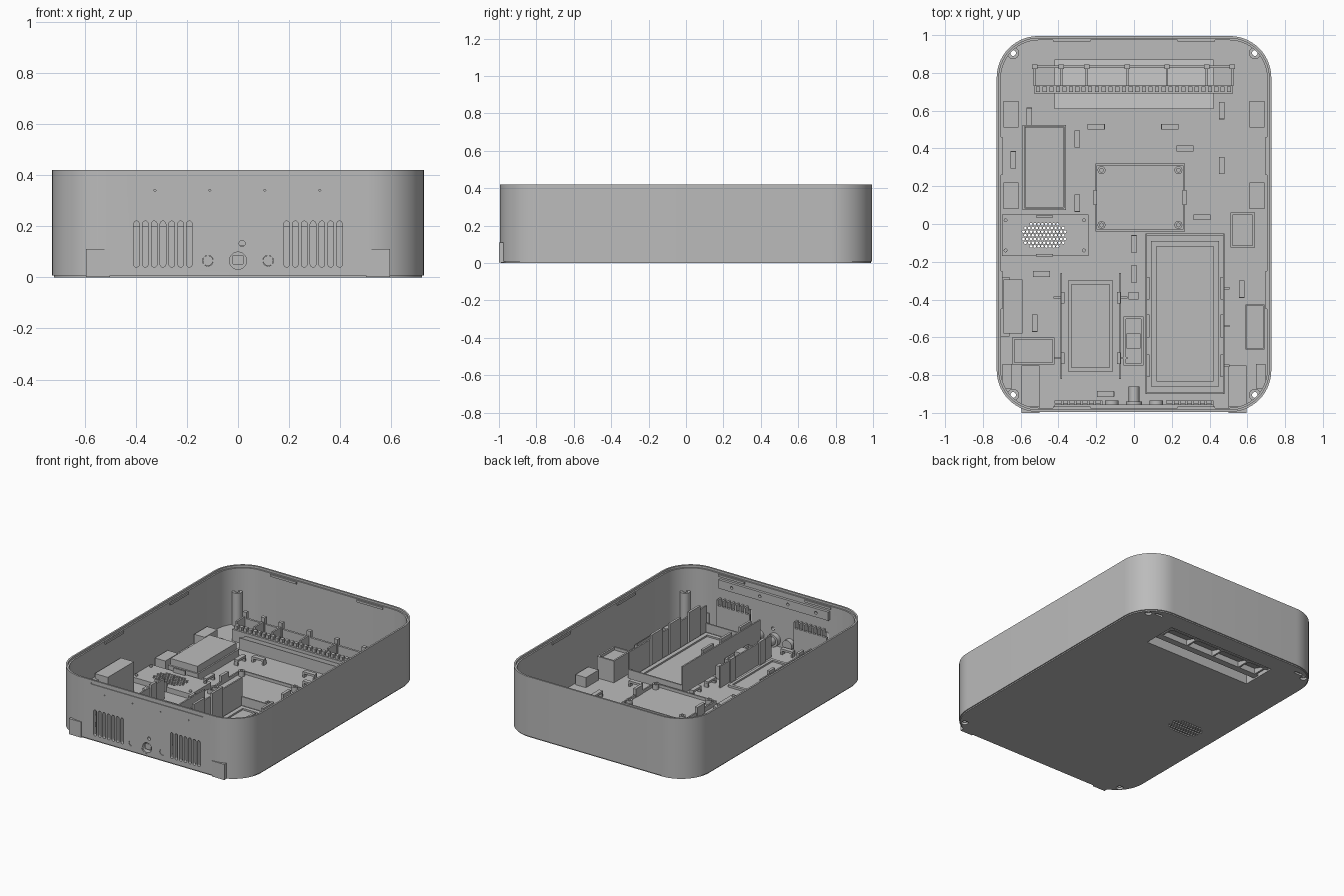
import bpy
import bmesh
import math

if "Cube" in bpy.data.objects:
    bpy.data.objects.remove(bpy.data.objects["Cube"])

grey = bpy.data.materials.new("plain grey plastic")
grey.use_nodes = True
grey.diffuse_color = (0.5, 0.5, 0.5, 1)
grey.node_tree.nodes["Principled BSDF"].inputs["Base Color"].default_value = (0.5, 0.5, 0.5, 1)


def rounded(cx, cy, hx, hy, r, n=6):
    """Outline of a rounded rectangle (a circle when hx = hy = r)."""
    pts = []
    for k, (sx, sy) in enumerate([(1, 1), (-1, 1), (-1, -1), (1, -1)]):
        for i in range(n + 1):
            a = (k + i / n) * math.pi / 2
            p = (cx + sx * (hx - r) + r * math.cos(a), cy + sy * (hy - r) + r * math.sin(a))
            if not pts or math.dist(p, pts[-1]) > 1e-5:
                pts.append(p)
    if math.dist(pts[0], pts[-1]) < 1e-5:
        pts.pop()
    return pts


def circle(cx, cy, r, n=5):
    return rounded(cx, cy, r, r, r, n)


def rect(a0, a1, b0, b1):
    return [(a0, b0), (a1, b0), (a1, b1), (a0, b1)]


def prism(pts, lo, hi, axis="z"):
    return pts, lo, hi, axis


def box(x0, x1, y0, y1, z0, z1):
    return prism(rect(x0, x1, y0, y1), z0, z1)


def make(name, *prisms):
    """Build one object out of extruded outlines."""
    place = {"z": lambda a, b, t: (a, b, t), "y": lambda a, b, t: (a, t, b), "x": lambda a, b, t: (t, a, b)}
    bm = bmesh.new()
    for pts, lo, hi, axis in prisms:
        bottom = [bm.verts.new(place[axis](a, b, lo)) for a, b in pts]
        top = [bm.verts.new(place[axis](a, b, hi)) for a, b in pts]
        bm.faces.new(bottom)
        bm.faces.new(top)
        for i in range(len(pts)):
            j = (i + 1) % len(pts)
            bm.faces.new((bottom[i], bottom[j], top[j], top[i]))
    bmesh.ops.recalc_face_normals(bm, faces=bm.faces)
    mesh = bpy.data.meshes.new(name)
    bm.to_mesh(mesh)
    bm.free()
    mesh.materials.append(grey)
    ob = bpy.data.objects.new(name, mesh)
    bpy.context.collection.objects.link(ob)
    return ob


def combine(ob, operation, *prisms):
    """Boolean a set of prisms into an object and bake the result."""
    tool = make("helper", *prisms)
    mod = ob.modifiers.new("boolean", "BOOLEAN")
    mod.operation, mod.solver, mod.object = operation, "EXACT", tool
    bpy.context.view_layer.update()
    ob.data = bpy.data.meshes.new_from_object(ob.evaluated_get(bpy.context.evaluated_depsgraph_get()))
    ob.modifiers.clear()
    bpy.data.objects.remove(tool)


SIDES = (-1, 1)
CORNERS = [(x, y) for x in (-0.64, 0.64) for y in (-0.905, 0.905)]

# Outer tub: rounded walls, stepped rim, inset base edge
shell = make("case_shell", prism(rounded(0, 0, 0.727, 0.995, 0.22, 14), 0.008, 0.42))
combine(shell, "DIFFERENCE", prism(rounded(0, 0, 0.705, 0.973, 0.2, 14), 0.02, 0.5))
combine(shell, "DIFFERENCE", prism(rounded(0, 0, 0.715, 0.983, 0.21, 14), 0.405, 0.5))
combine(shell, "UNION", prism(rounded(0, 0, 0.72, 0.988, 0.213, 14), 0, 0.016))

# Sloped hand recess under the back of the floor
combine(shell, "UNION", prism([(0.61, 0.005), (0.87, 0.005), (0.87, 0.03), (0.61, 0.1)], -0.42, 0.42, "x"))
combine(shell, "DIFFERENCE", prism([(0.62, -0.02), (0.86, -0.02), (0.86, 0.012), (0.62, 0.085)], -0.41, 0.41, "x"))

# Front openings: vent slots, port, buttons, indicator, pin holes, groove
openings = []
slot_xs = [s * (0.19 + 0.0345 * i) for s in SIDES for i in range(7)]
for x in slot_xs:
    openings.append(prism(rounded(x, 0.13, 0.011, 0.09, 0.011, 4), -1.1, -0.96, "y"))
openings += [prism(circle(x, z, r), -1.1, -0.96, "y")
             for x, z, r in [(0, 0.065, 0.043), (-0.118, 0.065, 0.021), (0.118, 0.065, 0.021), (0.016, 0.132, 0.012)]]
openings += [prism(circle(x, 0.34, 0.004, 2), -1.1, -0.96, "y") for x in (-0.325, -0.11, 0.105, 0.32)]
openings.append(box(-0.43, 0.43, -1.1, -0.99, 0.391, 0.403))
combine(shell, "DIFFERENCE", *openings)

# Speaker mesh and corner screw holes through the floor
mesh_holes = []
for row in range(-3, 4):
    for col in range(-6, 7):
        x, y = (col + 0.5 * (row % 2)) * 0.02, row * 0.0195
        if (x / 0.115) ** 2 + (y / 0.085) ** 2 < 1:
            mesh_holes.append(prism(circle(-0.475 + x, -0.06 + y, 0.0075, 2), -0.05, 0.2))
combine(shell, "DIFFERENCE", *mesh_holes)
screws = [prism(circle(x, y, 0.022), -0.05, 0.05) for x, y in CORNERS]
screws += [prism(rounded(s * 0.575, 0.93, 0.03, 0.009, 0.009, 3), -0.05, 0.012) for s in SIDES]
combine(shell, "DIFFERENCE", *screws)

# Corner posts with screw holes
posts = make("corner_posts", *[prism(circle(x, y, 0.032), 0.015, 0.25) for x, y in CORNERS])
combine(posts, "DIFFERENCE", *[prism(circle(x, y, 0.015), -0.1, 0.3) for x, y in CORNERS])

# Flat tabs on the front corners and their floor ribs
make("front_tabs", *[box(*sorted((s * 0.5, s * 0.595)), -1, -0.965, 0.002, 0.11) for s in SIDES])
make("front_floor_ribs", *[box(*sorted((s * 0.5, s * 0.595)), -0.965, -0.75, 0.01, 0.045) for s in SIDES],
     *[box(*sorted((s * 0.645, s * 0.695)), -0.87, -0.74, 0.01, 0.045) for s in SIDES])

# Snap ridges just below the rim
make("rim_snaps", *[box(x - 0.1, x + 0.1, *sorted((s * 0.965, s * 0.978)), 0.385, 0.4)
                    for s in SIDES for x in (-0.33, 0.33)],
     *[box(*sorted((s * 0.697, s * 0.71)), y - 0.1, y + 0.1, 0.385, 0.4) for s in SIDES for y in (-0.35, 0.36)])

# Bar inside the front wall
bar = make("front_inner_bar", box(-0.42, 0.42, -0.978, -0.955, 0.31, 0.37))
combine(bar, "DIFFERENCE", *[prism(circle(x, 0.34, 0.01, 3), -1.1, -0.9, "y") for x in (-0.325, -0.11, 0.105, 0.32)])

# Baffle combs behind the vents
make("vent_combs", *[box(x + 0.011, x + 0.0235, -0.98, -0.935, 0.02, 0.24) for x in slot_xs],
     *[box(s * 0.295 - 0.125, s * 0.295 + 0.125, -0.95, -0.935, 0.01, 0.2) for s in SIDES])

# Port, buttons and cable tube
port = make("port_ring", prism(circle(0, 0.065, 0.043), -0.994, -0.94, "y"))
combine(port, "DIFFERENCE", prism(circle(0, 0.065, 0.034), -1.1, -0.96, "y"))
make("port_plug", prism(rounded(0, 0.068, 0.022, 0.02, 0.008, 3), -0.985, -0.93, "y"))
make("port_tube", prism(circle(0, 0.065, 0.028), -0.95, -0.86, "y"))
make("button_tubes", *[prism(circle(s * 0.118, 0.065, 0.02), -0.992, -0.965, "y") for s in SIDES],
     *[prism(circle(s * 0.118, 0.065, 0.036), -0.97, -0.935, "y") for s in SIDES])

# Speaker plate
speaker = make("speaker_plate", box(-0.7, -0.24, -0.17, 0.05, 0.01, 0.055))
combine(speaker, "DIFFERENCE", *mesh_holes)
make("speaker_clips", *[box(-0.52, -0.43, y - 0.006, y + 0.006, 0.01, 0.085) for y in (-0.165, 0.04)],
     *[prism(circle(x, y, 0.01, 3), 0.05, 0.065) for x in (-0.68, -0.265) for y in (-0.14, 0.02)])


def frame(name, x0, x1, y0, y1, height, wall=0.01, floor=0.03):
    """Open tray made of a thin floor and four walls."""
    return make(name, box(x0, x1, y0, y1, 0.01, floor),
                box(x0, x0 + wall, y0, y1, 0.01, height), box(x1 - wall, x1, y0, y1, 0.01, height),
                box(x0, x1, y0, y0 + wall, 0.01, height), box(x0, x1, y1 - wall, y1, 0.01, height))


# Circuit board tray with four bosses
frame("board_tray", -0.205, 0.27, -0.04, 0.32, 0.05)
bosses = [(x, y) for x in (-0.172, 0.235) for y in (-0.005, 0.285)]
board_bosses = make("board_bosses", *[prism(circle(x, y, 0.021, 4), 0.01, 0.065) for x, y in bosses])
combine(board_bosses, "DIFFERENCE", *[prism(circle(x, y, 0.01, 3), 0.04, 0.1) for x, y in bosses])
make("board_clips", *[box(x - 0.01, x + 0.01, 0.1, 0.18, 0.01, 0.09) for x in (-0.205, 0.268)])

# Side trays and boxes
frame("module_tray", -0.59, -0.36, 0.075, 0.525, 0.07)
make("module_block", box(-0.578, -0.372, 0.087, 0.513, 0.02, 0.115))
frame("left_box", 0.51, 0.64, -0.125, 0.06, 0.17, 0.012, 0.15)
frame("right_front_box", -0.645, -0.42, -0.745, -0.6, 0.12, 0.012, 0.105)
make("right_tall_box", box(-0.69, -0.59, -0.58, -0.295, 0.01, 0.235), box(-0.705, -0.66, -0.595, -0.28, 0.01, 0.2))
frame("left_front_tray", 0.59, 0.69, -0.665, -0.425, 0.05, 0.006)
make("mounting_pads", *[box(*sorted((s * 0.612, s * 0.692)), y, y + 0.14, 0.01, 0.09)
                        for s in SIDES for y in (0.08, 0.51)])

# Large open bay with clipped walls
make("bay_walls", box(0.06, 0.07, -0.9, -0.05, 0.01, 0.21), box(0.47, 0.48, -0.9, -0.05, 0.01, 0.2),
     box(0.06, 0.48, -0.06, -0.05, 0.01, 0.08), box(0.06, 0.48, -0.9, -0.89, 0.01, 0.08))
frame("bay_floor_panel", 0.09, 0.45, -0.86, -0.09, 0.035, 0.03, 0.024)
make("bay_clips", *[box(x - 0.008, x + 0.008, y - 0.06, y + 0.06, 0.01, 0.235)
                    for x in (0.075, 0.465) for y in (-0.34, -0.54, -0.75)],
     *[box(0.48, 0.505, y - 0.006, y + 0.006, 0.01, 0.12) for y in (-0.34, -0.54, -0.75)])

# Narrow bay next to it
make("narrow_bay_walls", box(-0.39, -0.38, -0.82, -0.26, 0.01, 0.16), box(-0.08, -0.07, -0.82, -0.26, 0.01, 0.17))
make("narrow_bay_clips", *[box(x - 0.009, x + 0.009, y - 0.03, y + 0.03, 0.01, 0.18)
                           for x in (-0.378, -0.08) for y in (-0.39, -0.71)],
     *[box(x - 0.02, x + 0.02, y - 0.005, y + 0.005, 0.01, 0.1) for x in (-0.405, -0.055) for y in (-0.39, -0.71)])
frame("narrow_bay_panel", -0.35, -0.11, -0.78, -0.3, 0.035, 0.02, 0.024)

# Latch between the bays
frame("latch_frame", -0.055, 0.05, -0.75, -0.49, 0.1, 0.012, 0.03)
make("latch_block", box(-0.04, 0.035, -0.66, -0.58, 0.02, 0.12), box(-0.03, 0.025, -0.4, -0.36, 0.01, 0.11))

# Low bridges that hold the cables
bridges = []
for x, y in [(-0.2, 0.515), (0.19, 0.515), (0.27, 0.4), (0.36, 0.035), (-0.49, -0.265), (-0.15, -0.9)]:
    bridges += [box(x - 0.045, x + 0.045, y - 0.015, y + 0.015, 0.045, 0.06)]
    bridges += [box(x + s * 0.04 - 0.006, x + s * 0.04 + 0.006, y - 0.014, y + 0.014, 0.01, 0.047) for s in SIDES]
for x, y in [(-0.3, 0.45), (-0.64, 0.34), (-0.555, 0.57), (-0.3, 0.11), (0.465, 0.6), (0.465, 0.31),
             (0, -0.105), (0, -0.265), (0.57, -0.345), (-0.525, -0.525)]:
    bridges += [box(x - 0.015, x + 0.015, y - 0.045, y + 0.045, 0.045, 0.06)]
    bridges += [box(x - 0.014, x + 0.014, y + s * 0.04 - 0.006, y + s * 0.04 + 0.006, 0.01, 0.047) for s in SIDES]
make("cable_bridges", *bridges)

# Connector row over the hand recess
dividers = (-0.525, -0.385, -0.25, -0.035, 0.175, 0.385, 0.52)
make("connector_row", box(-0.53, 0.525, 0.825, 0.84, 0.01, 0.125), box(-0.53, 0.525, 0.69, 0.735, 0.01, 0.1))
make("connector_dividers", *[box(x - 0.006, x + 0.006, 0.73, 0.845, 0.01, 0.14) for x in dividers],
     *[box(x - 0.014, x + 0.014, 0.82, 0.845, 0.01, 0.17) for x in dividers])
make("connector_teeth", *[box(a + (b - a) * (i + 0.5) / n - 0.011, a + (b - a) * (i + 0.5) / n + 0.011, 0.7, 0.728, 0.09, 0.125)
                          for a, b in zip(dividers, dividers[1:]) for n in [round((b - a) / 0.038)] for i in range(n)])

# Smooth the curves, keep the corners crisp
for ob in bpy.context.collection.objects:
    if ob.type == "MESH" and grey.name in ob.data.materials:
        bpy.ops.object.select_all(action="DESELECT")
        ob.select_set(True)
        bpy.context.view_layer.objects.active = ob
        bpy.ops.object.shade_smooth_by_angle(angle=math.radians(35))
